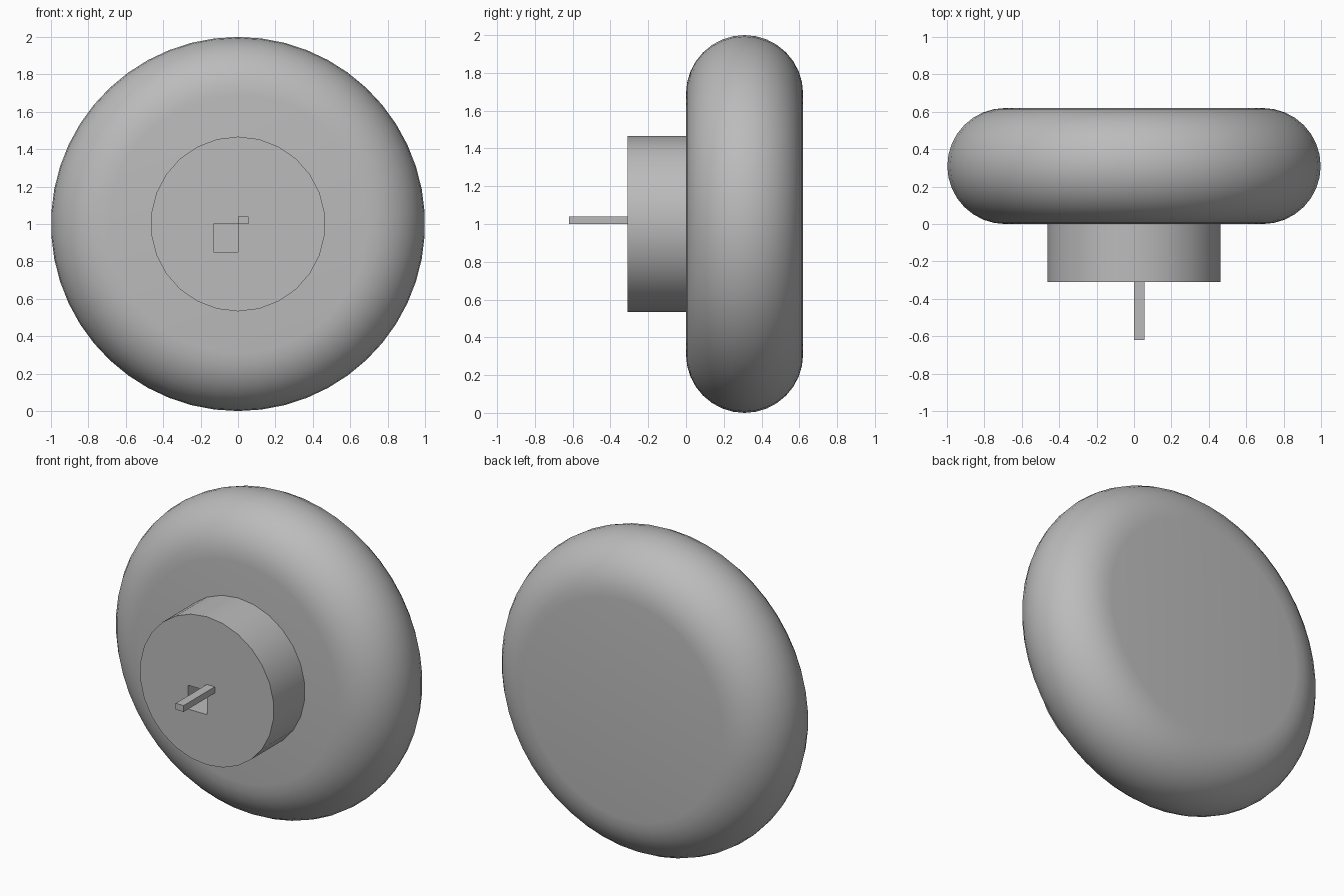
import bpy, bmesh
from math import sin, cos, pi, radians
from mathutils import Matrix, Vector

cube = bpy.data.objects.get("Cube")
if cube:
    bpy.data.objects.remove(cube, do_unlink=True)

grey = bpy.data.materials.new("plain grey")
grey.use_nodes = True
colour = (0.5, 0.5, 0.5, 1)
grey.diffuse_color = colour
grey.node_tree.nodes["Principled BSDF"].inputs["Base Color"].default_value = colour

CENTRE = 1.0   # height of the shared axis
STEP = 0.31    # depth unit: tyre is two steps, hub and prong one each


def lathe(name, profile, sides, smooth=30):
    """Spin (radius, y) points around the front-to-back axis, with a vertex at the top."""
    bm = bmesh.new()
    rings = [[bm.verts.new((r * sin(2 * pi * i / sides), y, CENTRE + r * cos(2 * pi * i / sides)))
              for i in range(sides)] for r, y in profile]
    for a, b in zip(rings, rings[1:]):
        for i in range(sides):
            j = (i + 1) % sides
            bm.faces.new((a[i], a[j], b[j], b[i]))
    bm.faces.new(rings[0])
    bm.faces.new(rings[-1])
    return finish(bm, name, smooth)


def box(name, low, high):
    bm = bmesh.new()
    low, high = Vector(low), Vector(high)
    size = high - low
    bmesh.ops.create_cube(bm, size=1, matrix=Matrix.Translation((low + high) / 2) @ Matrix.Diagonal((*size, 1)))
    return finish(bm, name)


def finish(bm, name, smooth=None):
    bmesh.ops.recalc_face_normals(bm, faces=bm.faces)
    mesh = bpy.data.meshes.new(name)
    bm.to_mesh(mesh)
    bm.free()
    mesh.materials.append(grey)
    obj = bpy.data.objects.new(name, mesh)
    bpy.context.collection.objects.link(obj)
    if smooth:
        activate(obj)
        bpy.ops.object.shade_smooth_by_angle(angle=radians(smooth))
    return obj


def activate(obj):
    bpy.ops.object.select_all(action='DESELECT')
    obj.select_set(True)
    bpy.context.view_layer.objects.active = obj


# Thick disc with a fully rounded rim
ARC = 16
rim = [(1 - STEP + STEP * sin(pi * k / ARC), STEP - STEP * cos(pi * k / ARC)) for k in range(ARC + 1)]
lathe("rounded_disc", rim, 50)

# Hub standing out from the front of the disc
hub = lathe("front_hub", [(0.467, -STEP), (0.467, 0)], 26)

# Square socket cut through the hub
cutter = box("socket_cutter", (-0.13, -STEP - 0.1, CENTRE - 0.15), (0, 0.1, CENTRE))
cutter.hide_render = True
cut = hub.modifiers.new("socket", 'BOOLEAN')
cut.operation = 'DIFFERENCE'
cut.solver = 'EXACT'
cut.object = cutter
activate(hub)
bpy.ops.object.modifier_apply(modifier=cut.name)
bpy.data.objects.remove(cutter, do_unlink=True)

# Thin prong beside the socket
box("prong", (0, -2 * STEP, CENTRE), (0.055, -STEP, CENTRE + 0.04))
